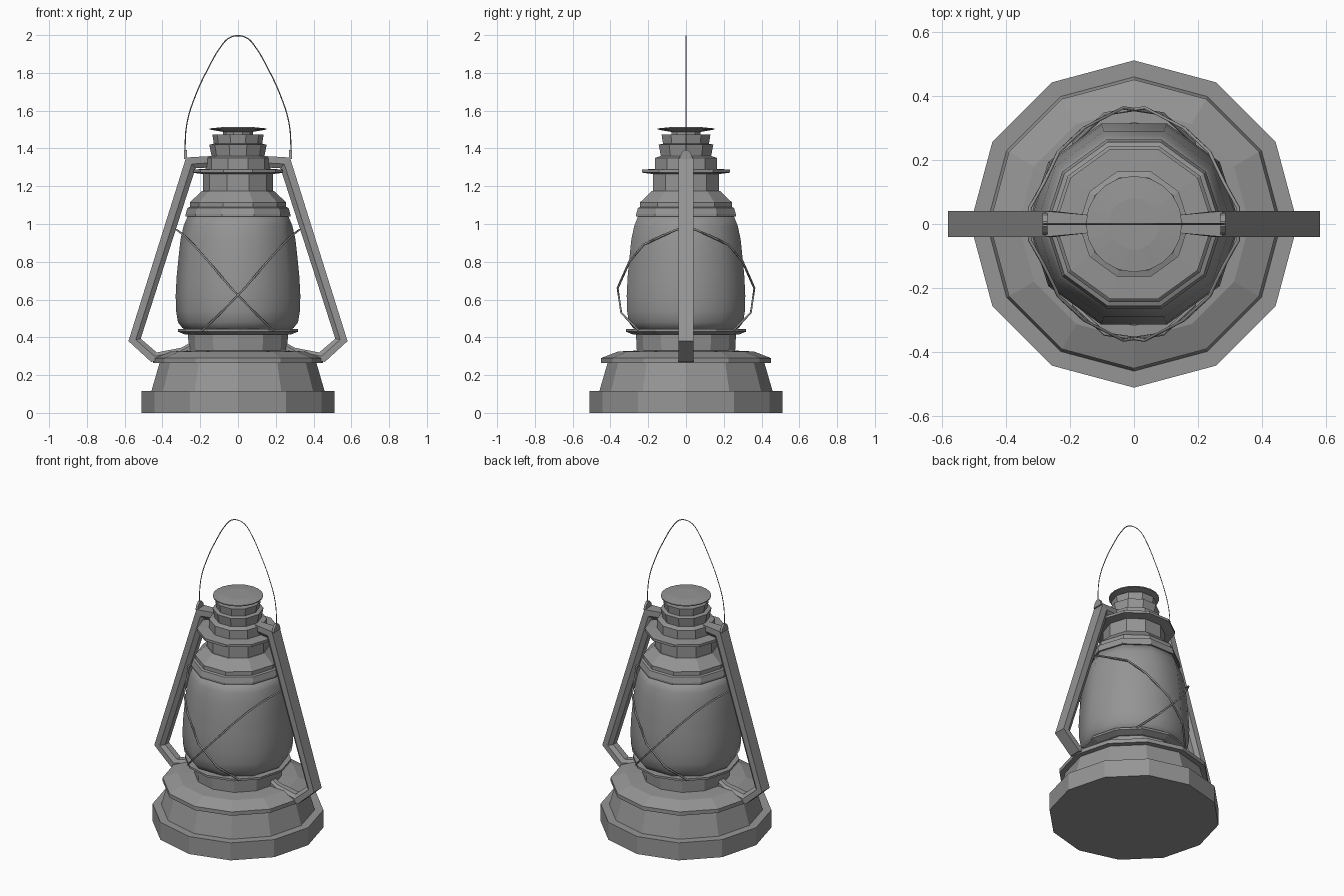
import bpy, bmesh, math
from mathutils import Vector

cube = bpy.data.objects.get("Cube")
if cube:
    bpy.data.objects.remove(cube, do_unlink=True)

metal = bpy.data.materials.new("grey_metal")
metal.use_nodes = True
grey = (0.3, 0.3, 0.3, 1)
metal.diffuse_color = grey
metal.node_tree.nodes["Principled BSDF"].inputs["Base Color"].default_value = grey


def finish(name, bm, smooth=False):
    """Turn a bmesh into a named, coloured object."""
    bmesh.ops.recalc_face_normals(bm, faces=bm.faces)
    mesh = bpy.data.meshes.new(name)
    bm.to_mesh(mesh)
    bm.free()
    mesh.materials.append(metal)
    for p in mesh.polygons:
        p.use_smooth = smooth
    obj = bpy.data.objects.new(name, mesh)
    bpy.context.collection.objects.link(obj)
    return obj


def loft(bm, rings):
    """Skin a list of point rings and cap both ends."""
    loops = [[bm.verts.new(p) for p in ring] for ring in rings]
    n = len(loops[0])
    for a, b in zip(loops, loops[1:]):
        for i in range(n):
            j = (i + 1) % n
            bm.faces.new((a[i], a[j], b[j], b[i]))
    bm.faces.new(loops[0])
    bm.faces.new(loops[-1])


def lathe(name, profile, sides, smooth=False):
    """Revolve (radius, height) points about the z axis."""
    bm = bmesh.new()
    turn = math.tau / sides
    loft(bm, [[(r * math.cos(i * turn), r * math.sin(i * turn), z)
               for i in range(sides)] for r, z in profile])
    return finish(name, bm, smooth)


def wire(name, points, radius, spline='POLY', cyclic=False):
    """Thin round wire along a path."""
    curve = bpy.data.curves.new(name, 'CURVE')
    curve.dimensions = '3D'
    curve.bevel_depth = radius
    curve.bevel_resolution = 0
    curve.resolution_u = 4
    s = curve.splines.new(spline)
    if spline == 'BEZIER':
        s.bezier_points.add(len(points) - 1)
        for bp, p in zip(s.bezier_points, points):
            bp.co = p
            bp.handle_left_type = bp.handle_right_type = 'AUTO'
    else:
        s.points.add(len(points) - 1)
        for sp, p in zip(s.points, points):
            sp.co = (*p, 1)
    s.use_cyclic_u = cyclic
    curve.materials.append(metal)
    obj = bpy.data.objects.new(name, curve)
    bpy.context.collection.objects.link(obj)
    return obj


# Fuel tank base
lathe("base_foot", [(0.51, 0), (0.51, 0.115), (0.455, 0.115)], 12)
lathe("fuel_tank", [(0.46, 0.11), (0.415, 0.265), (0.45, 0.265), (0.45, 0.29),
                    (0.36, 0.325), (0.26, 0.33)], 12)
lathe("burner_collar", [(0.26, 0.32), (0.265, 0.42)], 12)
lathe("globe_seat", [(0.28, 0.415), (0.318, 0.43), (0.318, 0.443), (0.27, 0.443)], 12)

# Glass globe
lathe("glass_globe", [(0.27, 0.435), (0.295, 0.45), (0.318, 0.48), (0.328, 0.54),
                      (0.33, 0.62), (0.325, 0.72), (0.315, 0.82), (0.304, 0.92),
                      (0.288, 0.99), (0.265, 1.045)], 10, True)

# Hood, neck and stepped chimney
lathe("hood", [(0.25, 1.04), (0.277, 1.04), (0.277, 1.052), (0.268, 1.085),
               (0.255, 1.09), (0.255, 1.115), (0.19, 1.175)], 10)
lathe("neck", [(0.185, 1.16), (0.185, 1.275)], 10)
lathe("neck_flange", [(0.19, 1.265), (0.245, 1.272), (0.245, 1.288), (0.17, 1.292)], 10)
lathe("chimney", [(0.172, 1.285), (0.172, 1.35), (0.14, 1.36), (0.152, 1.42),
                  (0.128, 1.425), (0.136, 1.475), (0.08, 1.475), (0.08, 1.495)], 10)
lathe("chimney_lid", [(0.08, 1.488), (0.15, 1.5), (0.15, 1.506), (0.08, 1.513)], 20)


# Side frame tubes: flat outer face, chamfered inner face
def side_arm(name, side):
    outer = [(0.14, 1.36), (0.275, 1.352), (0.58, 0.38), (0.46, 0.27), (0.31, 0.3), (0.23, 0.345)]
    inner = [(0.14, 1.3), (0.225, 1.295), (0.515, 0.393), (0.43, 0.32), (0.3, 0.345), (0.22, 0.39)]
    widths = [0.028, 0.04, 0.04, 0.04, 0.03, 0.025]
    rings = []
    for o, i, w in zip(outer, inner, widths):
        o, i = Vector((o[0] * side, 0, o[1])), Vector((i[0] * side, 0, i[1]))
        section = [(0, -w), (0, w), (0.6, w), (1, w * 0.5), (1, -w * 0.5), (0.6, -w)]
        rings.append([o.lerp(i, t) + Vector((0, y, 0)) for t, y in section])
    bm = bmesh.new()
    loft(bm, rings)
    return finish(name, bm)


# Guard wire looping behind each arm and crossing before and behind the globe
half_guard = [(0.325, 0.05, 0.97), (0.28, 0.13, 0.935), (0.235, 0.225, 0.89),
              (0.155, 0.3, 0.8), (0.035, 0.362, 0.66), (-0.09, 0.343, 0.53),
              (-0.19, 0.25, 0.435)]

for label, side in (("left", 1), ("right", -1)):
    side_arm(label + "_side_arm", side)
    front = [(x * side, -y, z) for x, y, z in half_guard]
    back = [(x * side, y, z) for x, y, z in half_guard]
    wire(label + "_guard_wire", front[::-1] + back, 0.006)
    # Eyelet lug at the top of each arm
    bm = bmesh.new()
    loft(bm, [[(side * x, y, z) for x, y in ((0.27, -w), (0.285, -w), (0.285, w), (0.27, w))]
              for z, w in ((1.345, 0.035), (1.375, 0.025), (1.392, 0.008))])
    finish(label + "_handle_lug", bm)

# Carrying handle
half_bail = [(0.282, 1.37), (0.27, 1.535), (0.225, 1.68), (0.16, 1.82), (0.09, 1.94), (0.05, 1.983)]
bail = [(-x, 0, z) for x, z in half_bail] + [(0, 0, 1.997)] + [(x, 0, z) for x, z in half_bail[::-1]]
wire("carrying_handle", bail, 0.003, 'BEZIER')
